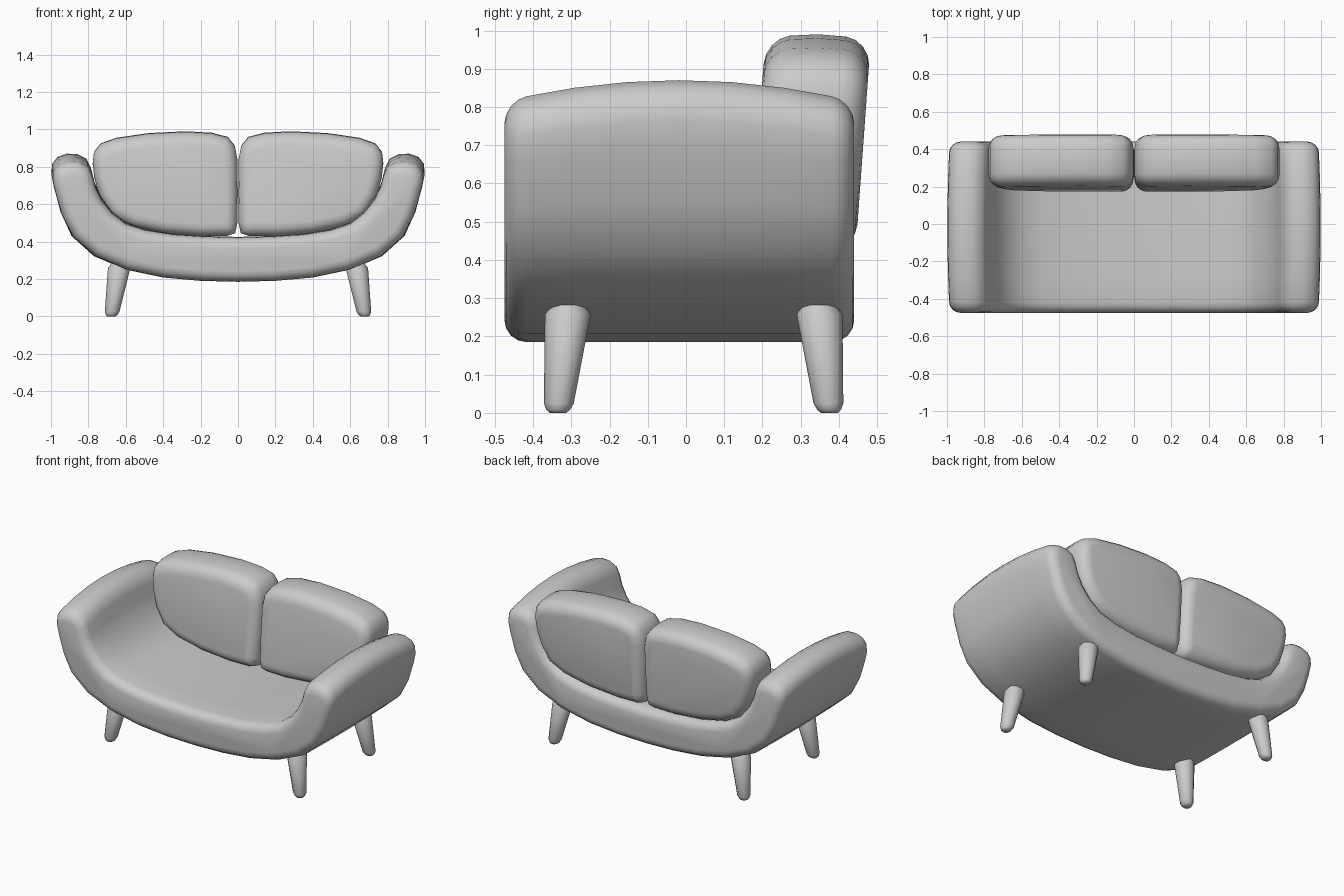
import bpy, bmesh, math
from mathutils import Vector

if "Cube" in bpy.data.objects:
    bpy.data.objects.remove(bpy.data.objects["Cube"])


def loft(name, rings, angle=60):
    """Skin a list of closed rings and cap both ends."""
    bm = bmesh.new()
    vs = [[bm.verts.new(p) for p in r] for r in rings]
    n = len(rings[0])
    for a, b in zip(vs, vs[1:]):
        for i in range(n):
            j = (i + 1) % n
            bm.faces.new((a[i], a[j], b[j], b[i]))
    bm.faces.new(vs[0])
    bm.faces.new(vs[-1])
    bmesh.ops.recalc_face_normals(bm, faces=bm.faces)
    me = bpy.data.meshes.new(name)
    bm.to_mesh(me)
    bm.free()
    ob = bpy.data.objects.new(name, me)
    bpy.context.collection.objects.link(ob)
    bpy.ops.object.select_all(action='DESELECT')
    ob.select_set(True)
    bpy.context.view_layer.objects.active = ob
    bpy.ops.object.shade_smooth_by_angle(angle=math.radians(angle))
    return ob


def inset(pts, d):
    """Offset a counter-clockwise outline inward by d."""
    out = []
    for i, p in enumerate(pts):
        p = Vector(p)
        e1 = (p - Vector(pts[i - 1])).normalized()
        e2 = (Vector(pts[(i + 1) % len(pts)]) - p).normalized()
        n = Vector((-e1.y - e2.y, e1.x + e2.x)).normalized()
        out.append(p + n * d / max(0.7, n.dot(Vector((-e1.y, e1.x)))))
    return out


def stations(y0, y1, r, mids):
    """Depth/inset pairs giving rounded front and back edges."""
    arc = [(r * (1 - math.cos(a)), r * (1 - math.sin(a)))
           for a in (math.radians(22.5 * k) for k in range(5))]
    return ([(y0 + u, d) for u, d in arc]
            + [(y0 + (y1 - y0) * t, 0) for t in mids]
            + [(y1 - u, d) for u, d in reversed(arc)])


# one-piece curved shell: seat and both arms
half = [(0, .185), (.2, .19), (.4, .208), (.6, .25), (.77, .322), (.89, .43),
        (.948, .556), (.984, .69), (.998, .76), (.994, .815), (.965, .853),
        (.915, .87), (.86, .868), (.81, .843), (.785, .79), (.768, .72),
        (.735, .645), (.68, .568), (.605, .505), (.5, .468), (.35, .442),
        (.18, .43), (0, .425)]
outline = half + [(-x, z) for x, z in half[-2:0:-1]]
rings = []
for y, d in stations(-.475, .44, .058, (.2, .35, .5, .65, .8)):
    t = ((y + .018) / .457) ** 2
    ring = []
    for x, z in inset(outline, d):
        h = min(1, max(0, (z - .4) / .4))
        ring.append((x * (1 - .012 * t), y, z - .055 * t * h))
    rings.append(ring)
loft("seat_shell", rings)

# two leaning back cushions, slightly crowned
cushion = [(.015, .445), (.06, .43), (.2, .428), (.4, .445), (.57, .482),
           (.68, .54), (.74, .64), (.768, .74), (.777, .82), (.77, .88),
           (.735, .925), (.65, .955), (.48, .98), (.28, .99), (.14, .982),
           (.055, .96), (.018, .915), (.003, .84), (.001, .66), (.003, .5)]
for side, sx in (("left", -1), ("right", 1)):
    rings = []
    for y, d in stations(.187, .463, .065, (.5,)):
        crown = .012 * ((y - .315) / .12) ** 2 if d < .06 else .016
        rings.append([(sx * p.x, y + .07 * (p.y - .7),
                       p.y - crown * max(0, (p.y - .6) / .39))
                      for p in inset(cushion, d)])
    loft(side + "_back_cushion", rings)

# four splayed, tapered legs
for side, sx in (("left", -1), ("right", 1)):
    for end, sy in (("front", -1), ("back", 1)):
        rings = []
        for z, r in ((0, .022), (.008, .031), (.025, .039), (.258, .06), (.282, .045)):
            t = z / .28
            cx, cy = sx * (.677 - .045 * t), .02 + sy * (.355 - .028 * t)
            rings.append([(cx + r * math.cos(k * math.pi / 6),
                           cy + r * math.sin(k * math.pi / 6), z) for k in range(12)])
        loft(f"{end}_{side}_leg", rings, 50)
